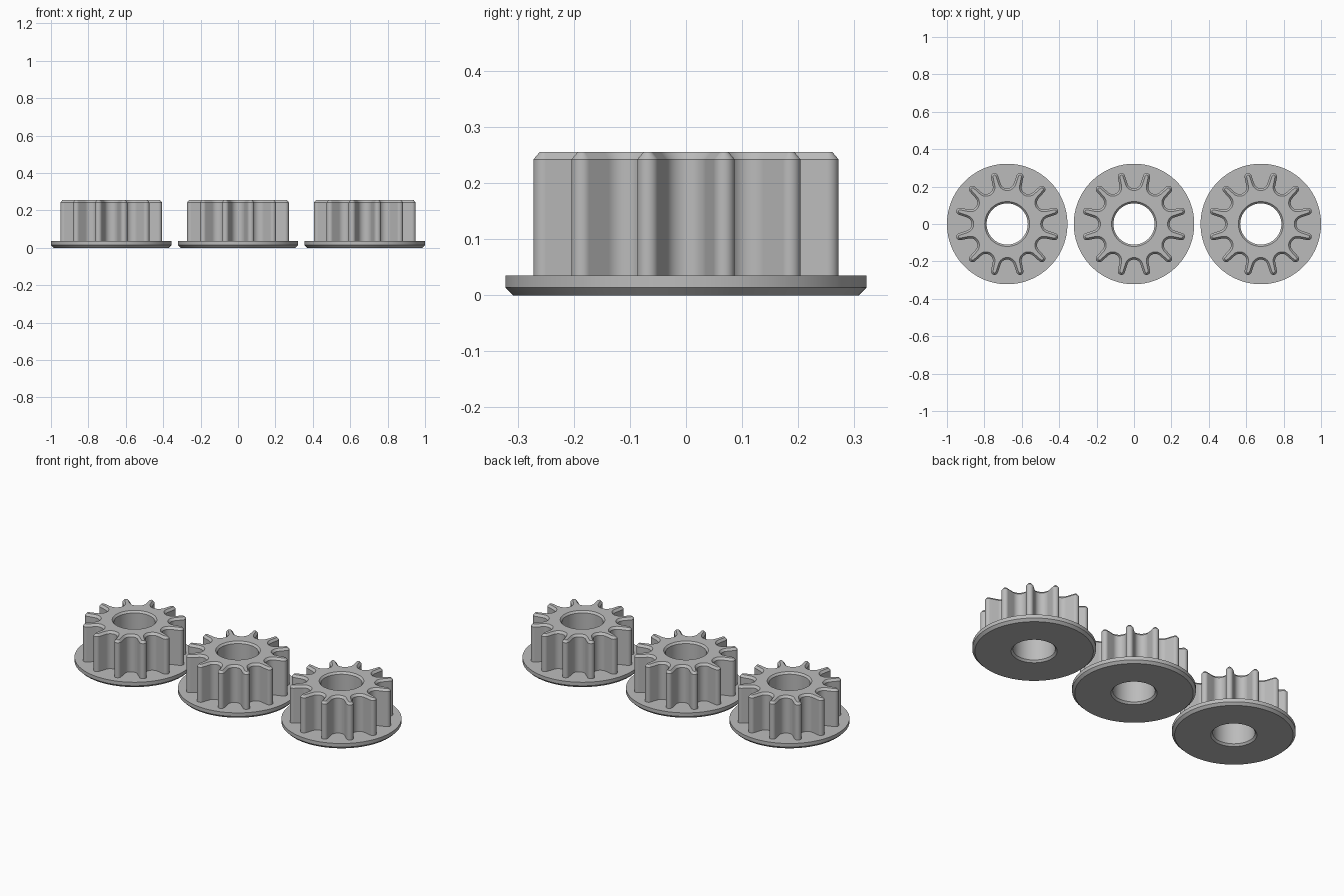
import bpy, bmesh, math
from mathutils import Vector, Matrix

cube = bpy.data.objects.get("Cube")
if cube:
    bpy.data.objects.remove(cube, do_unlink=True)

TEETH = 12
HALF = math.pi / TEETH        # half of one tooth pitch
SEG = 8                       # steps per arc
SPACING = 0.678
HEIGHT = 0.255

steel = bpy.data.materials.new("plain_grey")
steel.use_nodes = True
grey = (0.5, 0.5, 0.5, 1)
steel.diffuse_color = grey
steel.node_tree.nodes["Principled BSDF"].inputs["Base Color"].default_value = grey


def arc(centre, radius, start, end):
    for i in range(SEG + 1):
        a = start + (end - start) * i / SEG
        yield centre + radius * Vector((math.cos(a), math.sin(a)))


def outline(inset):
    """Toothed outline: round valleys joined by straight flanks to round tips."""
    valley = Vector((0, 0.227))
    tip = 0.262 * Vector((math.sin(HALF), math.cos(HALF)))
    rv, rt = 0.037 + inset, 0.019 - inset
    gap = tip - valley
    tangent = math.atan2(gap.y, gap.x) - math.acos((rv + rt) / gap.length)
    half = list(arc(valley, rv, -math.pi / 2, tangent))
    half += list(arc(tip, rt, tangent + math.pi, math.pi / 2 - HALF))
    # Mirror the half pitch about the valley, without the shared end points
    pitch = [Vector((-p.x, p.y)) for p in reversed(half[1:])] + half[:-1]
    points = []
    for k in range(TEETH):
        turn = Matrix.Rotation(-k * 2 * HALF, 2)
        points += [turn @ p for p in pitch]
    return points


teeth = outline(0)
teeth_top = outline(0.011)


def circle(radius, guide=teeth):
    return [p.normalized() * radius for p in guide]


# Closed section, from the lower bore rim, around the flange and teeth, to the bore
sections = [
    (circle(0.12), 0), (circle(0.308), 0),
    (circle(0.322), 0.014), (circle(0.322), 0.035),
    (teeth, 0.035), (teeth, HEIGHT - 0.013),
    (teeth_top, HEIGHT), (circle(0.12, teeth_top), HEIGHT),
    (circle(0.11), HEIGHT - 0.011), (circle(0.11), 0.011),
]

mesh = bpy.data.meshes.new("toothed_pulley")
bm = bmesh.new()
rings = [[bm.verts.new((p.x, p.y, z)) for p in loop] for loop, z in sections]
for a, b in zip(rings, rings[1:] + rings[:1]):
    for i in range(len(a)):
        j = (i + 1) % len(a)
        bm.faces.new((a[i], a[j], b[j], b[i]))
bmesh.ops.recalc_face_normals(bm, faces=bm.faces)
bm.to_mesh(mesh)
bm.free()
mesh.materials.append(steel)

# Three identical pulleys in a row
bpy.ops.object.select_all(action="DESELECT")
for name, side in (("right", -1), ("middle", 0), ("left", 1)):
    pulley = bpy.data.objects.new(name + "_flanged_pulley", mesh.copy())
    pulley.location.x = side * SPACING
    bpy.context.collection.objects.link(pulley)
    pulley.select_set(True)
    bpy.context.view_layer.objects.active = pulley
bpy.ops.object.shade_smooth_by_angle(angle=math.radians(30))
bpy.data.meshes.remove(mesh)
